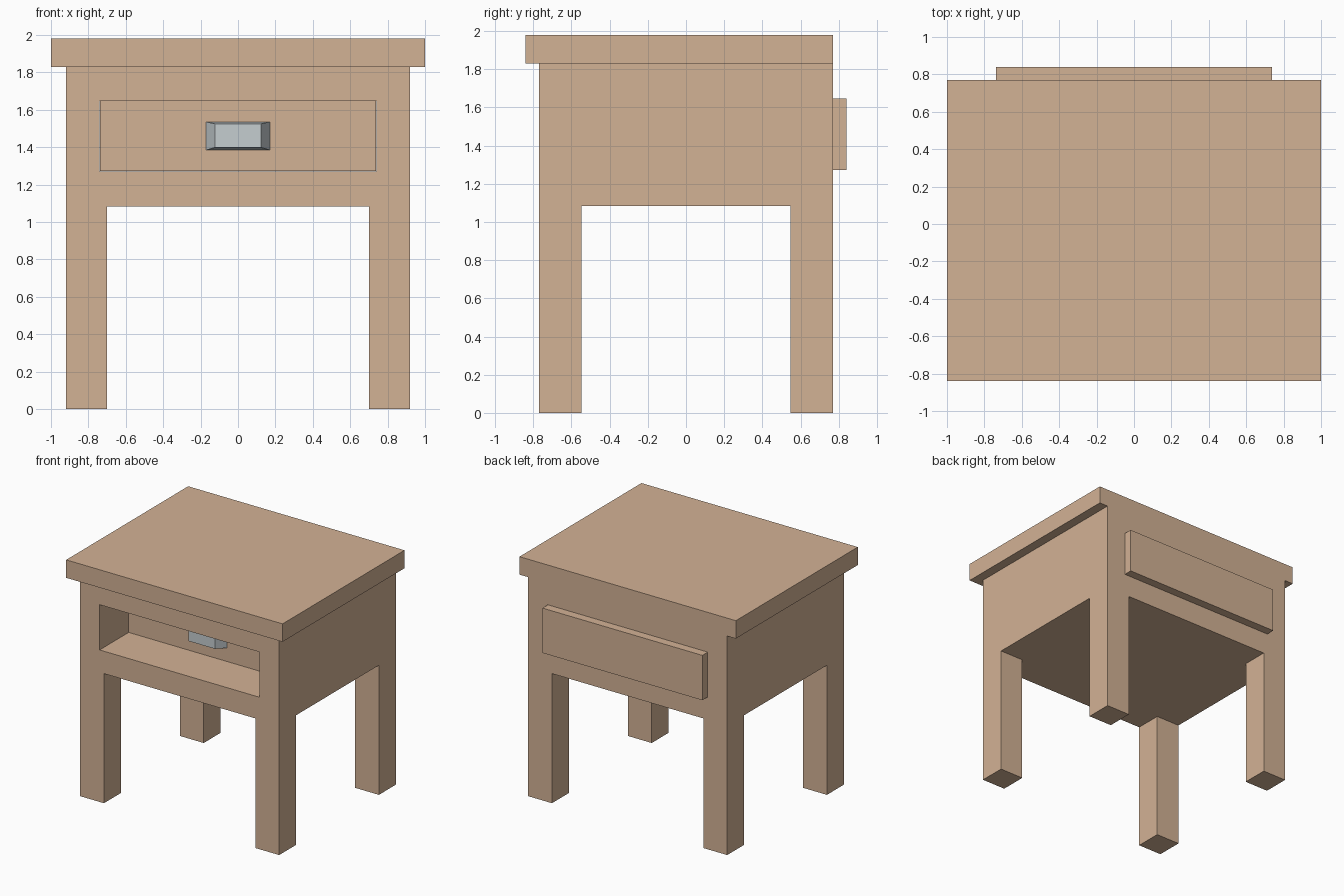
import bpy
import bmesh
from mathutils import Vector

if "Cube" in bpy.data.objects:
    bpy.data.objects.remove(bpy.data.objects["Cube"])


def material(name, color):
    mat = bpy.data.materials.new(name)
    mat.diffuse_color = (*color, 1)
    mat.use_nodes = True
    mat.node_tree.nodes["Principled BSDF"].inputs["Base Color"].default_value = mat.diffuse_color
    return mat


wood = material("wood", (0.65, 0.445, 0.30))
metal = material("metal", (0.56, 0.61, 0.63))


def box(name, lo, hi, mat=None):
    """Axis-aligned box between two corners."""
    lo, hi = Vector(lo), Vector(hi)
    bm = bmesh.new()
    bmesh.ops.create_cube(bm, size=1)
    bmesh.ops.scale(bm, vec=hi - lo, verts=bm.verts)
    bmesh.ops.translate(bm, vec=(lo + hi) / 2, verts=bm.verts)
    mesh = bpy.data.meshes.new(name)
    bm.to_mesh(mesh)
    bm.free()
    obj = bpy.data.objects.new(name, mesh)
    bpy.context.collection.objects.link(obj)
    if mat:
        mesh.materials.append(mat)
    return obj


def cut(obj, lo, hi):
    """Remove a box-shaped volume from an object."""
    cutter = box("cutter", lo, hi)
    cutter.hide_render = True
    mod = obj.modifiers.new("cut", 'BOOLEAN')
    mod.operation = 'DIFFERENCE'
    mod.solver = 'EXACT'
    mod.object = cutter
    bpy.context.view_layer.objects.active = obj
    bpy.ops.object.modifier_apply(modifier=mod.name)
    bpy.data.objects.remove(cutter)


# Table top, overhanging the front and sides, flush at the back
box("table_top", (-1, -0.84, 1.83), (1, 0.77, 1.98), wood)

# Body with four legs: gaps between the legs, then the drawer tunnel
body = box("body_and_legs", (-0.92, -0.77, 0), (0.92, 0.77, 1.83), wood)
cut(body, (-0.70, -2, -1), (0.70, 2, 1.083))
cut(body, (-2, -0.547, -1), (2, 0.547, 1.083))
cut(body, (-0.74, -2, 1.27), (0.74, 2, 1.648))

# Drawer, pushed in so that it sticks out at the back
box("drawer", (-0.739, -0.39, 1.272), (0.739, 0.84, 1.647), wood)

# Handle, tapering towards the front
handle = box("drawer_handle", (-0.17, -0.48, 1.385), (0.17, -0.39, 1.535), metal)
for v in handle.data.vertices:
    if v.co.y < -0.45:
        v.co.x *= 0.72
        v.co.z = 1.462 + (0.063 if v.co.z > 1.46 else -0.063)
